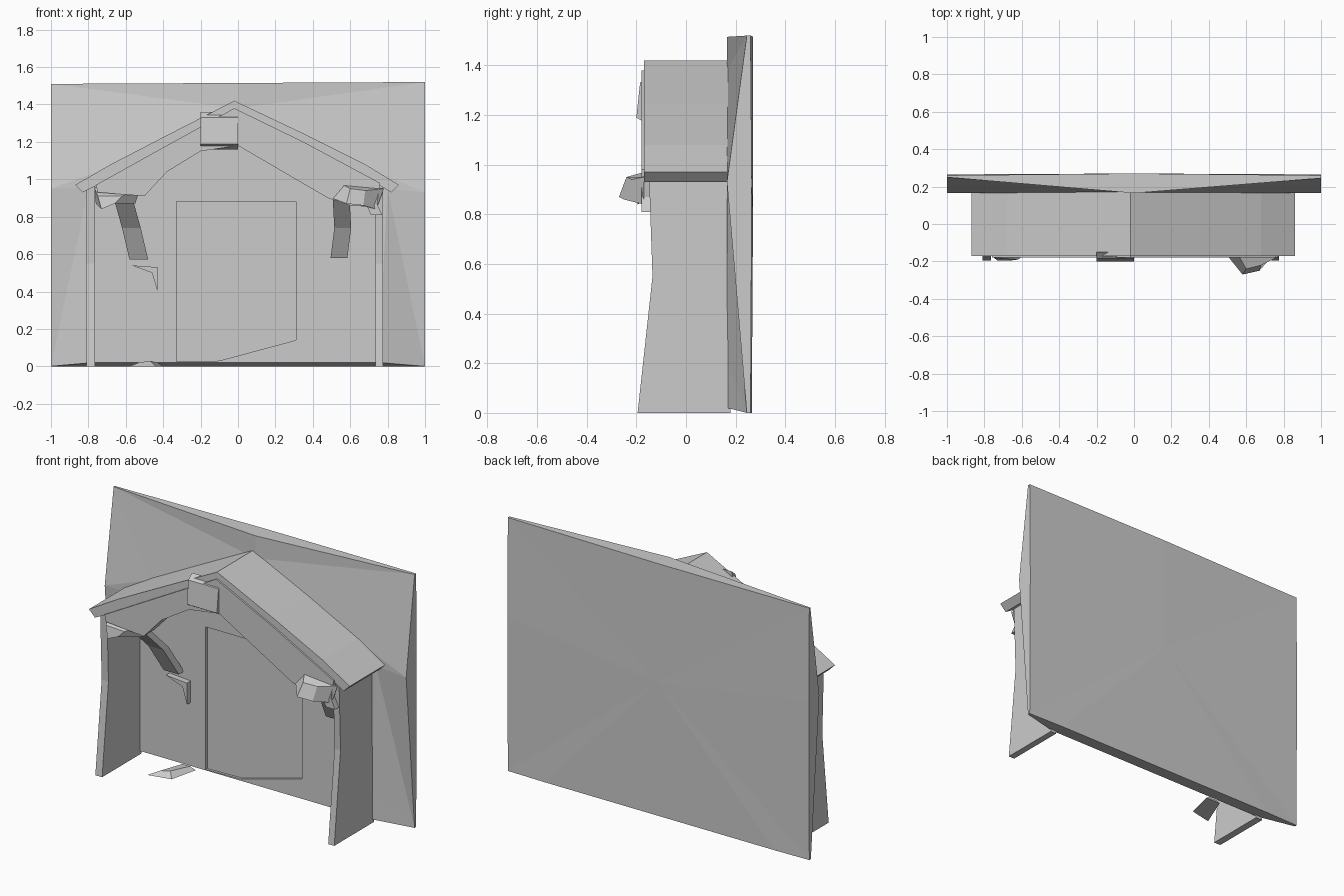
import bpy, bmesh

if "Cube" in bpy.data.objects:
    bpy.data.objects.remove(bpy.data.objects["Cube"])


def make_object(name, verts, faces):
    mesh = bpy.data.meshes.new(name)
    bm = bmesh.new()
    vs = [bm.verts.new(v) for v in verts]
    for f in faces:
        bm.faces.new([vs[i] for i in f])
    bmesh.ops.recalc_face_normals(bm, faces=bm.faces[:])
    bm.to_mesh(mesh)
    bm.free()
    obj = bpy.data.objects.new(name, mesh)
    bpy.context.collection.objects.link(obj)
    return obj


def loft(name, rings):
    """Closed solid through rings with equal point counts."""
    n = len(rings[0])
    verts = [p for r in rings for p in r]
    faces = [tuple(range(n)), tuple(range(len(verts) - n, len(verts)))]
    for k in range(len(rings) - 1):
        for i in range(n):
            j = (i + 1) % n
            faces.append((k * n + i, k * n + j, (k + 1) * n + j, (k + 1) * n + i))
    return make_object(name, verts, faces)


def extrude_y(name, outline, y0, y1):
    """Front-view outline pushed through the depth."""
    return loft(name, [[(x, y, z) for x, z in outline] for y in (y0, y1)])


def extrude_x(name, outline, x0, x1):
    """Side-view outline pushed across the width."""
    return loft(name, [[(x, y, z) for y, z in outline] for x in (x0, x1)])


def bar(name, path, w, d):
    """Rectangular bar following a path, each section level."""
    return loft(name, [[(x - w, y - d, z), (x + w, y - d, z),
                        (x + w, y + d, z), (x - w, y + d, z)] for x, y, z in path])


# Back wall: corners pinched back, front face fanning out to the porch
F = 0.165
rim = [(-1, 1.51, .25), (0, 1.515, F), (1, 1.52, .245), (1, .93, F),
       (1, 0, .245), (.76, .02, F), (-.78, .02, F), (-1, 0, .245), (-1, .95, F)]
inner = [(-.7, 1.06), (0, 1.38), (.7, 1.06), (.8, .95), (.76, .2), (-.78, .2), (-.8, .95)]
back = [(-1, 1.51, .26), (0, 1.515, .27), (1, 1.52, .26), (1, .93, .265),
        (1, 0, .26), (.76, 0, .265), (-.78, 0, .265), (-1, 0, .26), (-1, .95, .265)]
verts = [(x, y, z) for x, z, y in rim] + [(x, F, z) for x, z in inner]
verts += [(x, y, z) for x, z, y in back] + [(0, .27, .8)]
# rim 0-8, inner 9-15, back 16-24, back centre 25
faces = [(0, 1, 10), (0, 10, 9), (0, 9, 8), (1, 2, 10), (2, 11, 10), (2, 3, 11),
         (3, 12, 11), (3, 4, 12), (4, 13, 12), (4, 5, 13), (5, 6, 14, 13),
         (6, 7, 14), (7, 15, 14), (7, 8, 15), (8, 9, 15),
         (9, 10, 11, 12, 13, 14, 15)]
for i in range(9):
    j = (i + 1) % 9
    faces += [(i, j, 16 + j, 16 + i), (16 + i, 16 + j, 25)]
wall = make_object("back_wall", verts, faces)

# Shallow doorway cut into the wall
cutter = extrude_y("doorway_cutter",
                   [(-.33, .025), (-.1, .03), (.31, .14), (.31, .88), (-.33, .88)], .1, .18)
cutter.hide_render = True
cutter.hide_viewport = True
mod = wall.modifiers.new("doorway", "BOOLEAN")
mod.operation = "DIFFERENCE"
mod.solver = "EXACT"
mod.object = cutter

# Porch side walls, leaning slightly at the front
side = [(-.195, 0), (-.135, .55), (-.15, .98), (.18, .98), (.18, 0)]
extrude_x("left_side_wall", side, -.81, -.765)
extrude_x("right_side_wall", side, .735, .775)

# Gabled porch roof
extrude_y("porch_roof",
          [(-.87, .97), (-.68, 1.08), (-.4, 1.225), (-.02, 1.42), (.35, 1.245),
           (.68, 1.08), (.86, .97), (.82, .93), (.6, 1.06), (0, 1.35),
           (-.4, 1.15), (-.65, 1.02), (-.83, .93)], -.17, .175)

# Arched front beam under the roof edge
extrude_y("front_beam",
          [(-.76, .97), (-.4, 1.17), (-.02, 1.38), (.35, 1.2), (.76, .98),
           (.74, .85), (.6, .86), (.48, .9), (.24, 1.04), (0, 1.18),
           (-.2, 1.15), (-.38, 1.04), (-.5, .91), (-.75, .93)], -.18, -.08)

# Ridge block and beam-end brackets
extrude_x("ridge_bracket", [(-.2, 1.19), (-.185, 1.33), (-.15, 1.36), (-.15, 1.16)], -.2, 0)
loft("right_end_bracket", [
    [(.5, -.17, .9), (.74, -.17, .84), (.78, -.17, .95), (.56, -.17, .97)],
    [(.58, -.27, .87), (.67, -.25, .86), (.68, -.22, .94), (.6, -.24, .95)]])
loft("left_end_bracket", [
    [(-.76, -.12, .87), (-.55, -.12, .87), (-.52, -.12, .96), (-.77, -.12, .96)],
    [(-.73, -.195, .84), (-.66, -.195, .87), (-.62, -.19, .91), (-.75, -.18, .91)]])
bar("right_corner_stub", [(.7, -.15, .9), (.74, -.15, .81)], .03, .03)

# Braces running from the beam ends back to the wall
bar("left_brace", [(-.62, -.1, .92), (-.57, .06, .74), (-.53, .15, .57)], .05, .025)
extrude_y("left_brace_foot", [(-.57, .54), (-.43, .53), (-.43, .4), (-.46, .5)], .13, .17)
bar("right_brace", [(.55, -.1, .92), (.56, .06, .74), (.54, .15, .58)], .045, .025)

# Small step stone by the wall
loft("step_stone", [
    [(-.58, -.03, 0), (-.44, .0, 0), (-.4, .17, 0), (-.5, .17, 0)],
    [(-.53, .02, .02), (-.47, .03, .03), (-.43, .16, .02), (-.48, .16, .02)]])
